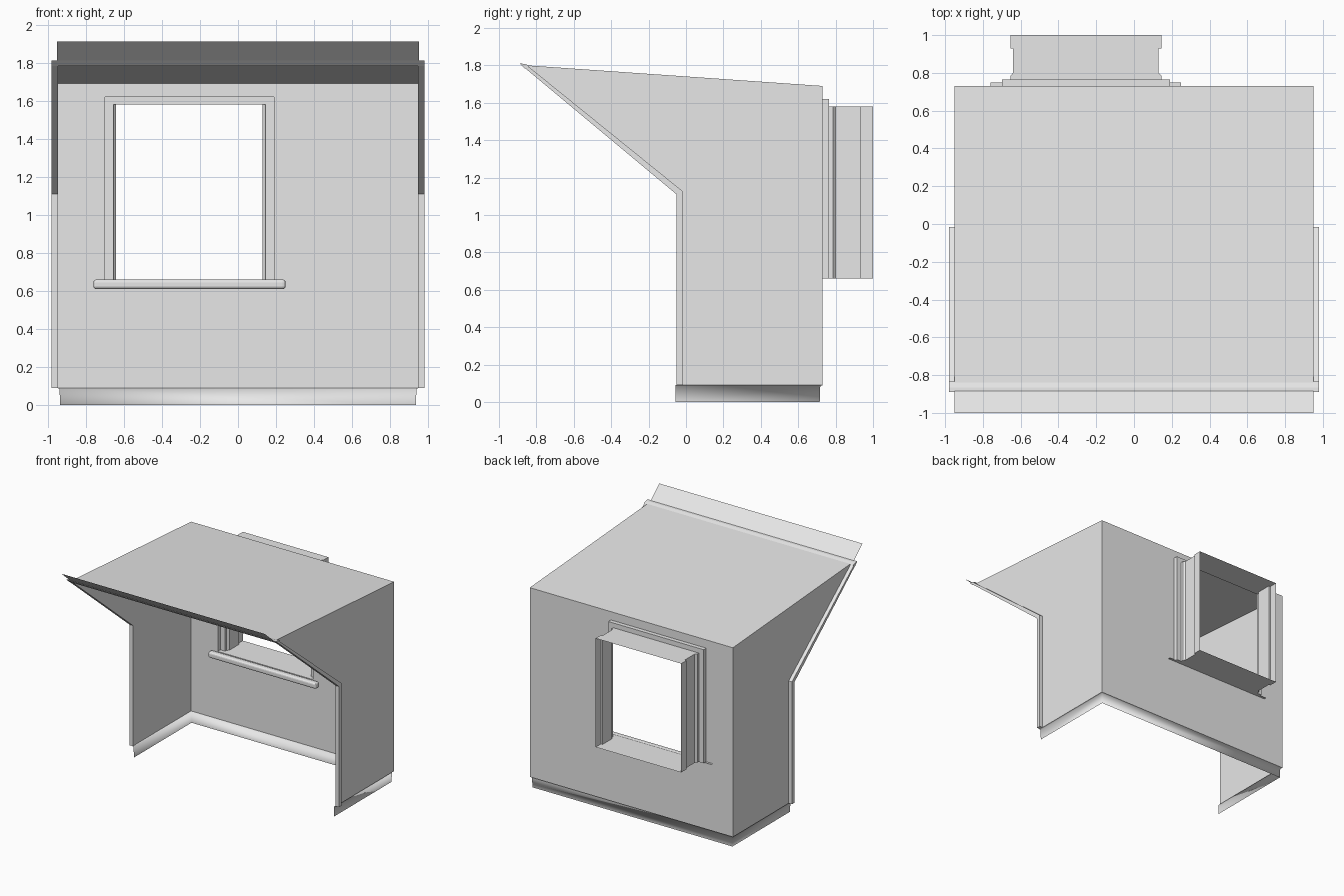
import bpy
import bmesh

cube = bpy.data.objects.get("Cube")
if cube:
    bpy.data.objects.remove(cube, do_unlink=True)

# One plain grey for every part
grey = bpy.data.materials.new("plain_grey")
grey.use_nodes = True
COLOUR = (0.8, 0.8, 0.8, 1)
grey.diffuse_color = COLOUR
grey.node_tree.nodes["Principled BSDF"].inputs["Base Color"].default_value = COLOUR

W = 0.95            # half width of the room
BACK = 0.73         # back wall position
BASE = 0.09         # top of the baseboard
WIN_X, SILL_Z = -0.255, 0.66


def finish(name, bm, smooth=False):
    """Turn a bmesh into a named, coloured object."""
    bmesh.ops.remove_doubles(bm, verts=bm.verts, dist=0.0001)
    bmesh.ops.dissolve_degenerate(bm, edges=bm.edges, dist=0.0001)
    bmesh.ops.recalc_face_normals(bm, faces=bm.faces)
    mesh = bpy.data.meshes.new(name)
    bm.to_mesh(mesh)
    bm.free()
    mesh.materials.append(grey)
    for p in mesh.polygons:
        p.use_smooth = smooth
    ob = bpy.data.objects.new(name, mesh)
    bpy.context.collection.objects.link(ob)
    return ob


def loft(name, rings, closed, smooth=False):
    """Skin a sequence of equal-length point rings with quads."""
    bm = bmesh.new()
    rows = [[bm.verts.new(p) for p in ring] for ring in rings]
    for a, b in zip(rows, rows[1:]):
        n = len(a)
        for i in range(n if closed else n - 1):
            j = (i + 1) % n
            bm.faces.new((a[i], a[j], b[j], b[i]))
    return finish(name, bm, smooth)


def prism(name, profile, x0, x1):
    """Extrude a closed (y, z) profile along x with capped ends."""
    bm = bmesh.new()
    a, b = [[bm.verts.new((x, y, z)) for y, z in profile] for x in (x0, x1)]
    bm.faces.new(a)
    bm.faces.new(b)
    for i in range(len(a)):
        j = (i + 1) % len(a)
        bm.faces.new((a[i], a[j], b[j], b[i]))
    return finish(name, bm)


def sheet(name, polygon):
    bm = bmesh.new()
    bm.faces.new([bm.verts.new(p) for p in polygon])
    return finish(name, bm)


# Side walls with the slanted overhang, and their front trim strips
wall_profile = [(BACK, BASE), (BACK, 1.69), (-0.85, 1.80), (-0.02, 1.12), (-0.02, BASE)]
trim_profile = [(-0.05, BASE), (-0.05, 1.11), (-0.89, 1.81),
                (-0.85, 1.80), (-0.015, 1.125), (-0.015, BASE)]
for side, s in (("right", -1), ("left", 1)):
    sheet(side + "_wall", [(s * W, y, z) for y, z in wall_profile])
    prism(side + "_trim", trim_profile, s * (W - 0.003), s * 0.98)

# Roof, front header trim and the thin flap above it
sheet("roof", [(-W, BACK, 1.69), (W, BACK, 1.69), (W, -0.85, 1.80), (-W, -0.85, 1.80)])
prism("header_trim", [(-0.89, 1.81), (-0.86, 1.782), (-0.835, 1.798), (-0.865, 1.808)],
      -0.98, 0.98)
sheet("flap", [(-W, -0.88, 1.805), (W, -0.88, 1.805), (W, -1, 1.91), (-W, -1, 1.91)])

# Back wall as a ring around the window opening
loft("back_wall", [
    [(-W, BACK, BASE), (W, BACK, BASE), (W, BACK, 1.69), (-W, BACK, 1.69)],
    [(WIN_X + s * 0.445, BACK, z) for s, z in ((-1, SILL_Z), (1, SILL_Z), (1, 1.62), (-1, 1.62))],
], closed=True)

# Stepped window lining running outward: depth, half width, top
steps = [(BACK, 0.445, 1.62), (0.765, 0.445, 1.62), (0.765, 0.40, 1.58), (0.785, 0.40, 1.58),
         (0.80, 0.385, 1.58), (0.93, 0.385, 1.58), (0.93, 0.40, 1.58), (1.0, 0.40, 1.58)]
loft("window_lining", [
    [(WIN_X - h, y, SILL_Z), (WIN_X + h, y, SILL_Z), (WIN_X + h, y, top), (WIN_X - h, y, top)]
    for y, h, top in steps], closed=True)

# Rounded window sill inside the room and its thin ledge through the wall
sill = prism("window_sill", [(BACK, 0.61), (0.68, 0.61), (0.68, SILL_Z), (BACK, SILL_Z)],
             -0.76, 0.25)
bevel = sill.modifiers.new("round", "BEVEL")
bevel.width = 0.015
bevel.segments = 3
sheet("sill_ledge", [(-0.76, BACK, SILL_Z), (0.25, BACK, SILL_Z),
                     (0.25, 0.75, SILL_Z), (-0.76, 0.75, SILL_Z)])

# Baseboard along three walls, with a small lip at the top
rings = []
for inset, z in ((0, BASE), (0.012, BASE - 0.003), (0.015, 0)):
    x, y = W - inset, BACK - inset
    rings.append([(-x, -0.055, z), (-x, y, z), (x, y, z), (x, -0.055, z)])
loft("baseboard", rings, closed=False, smooth=True)
